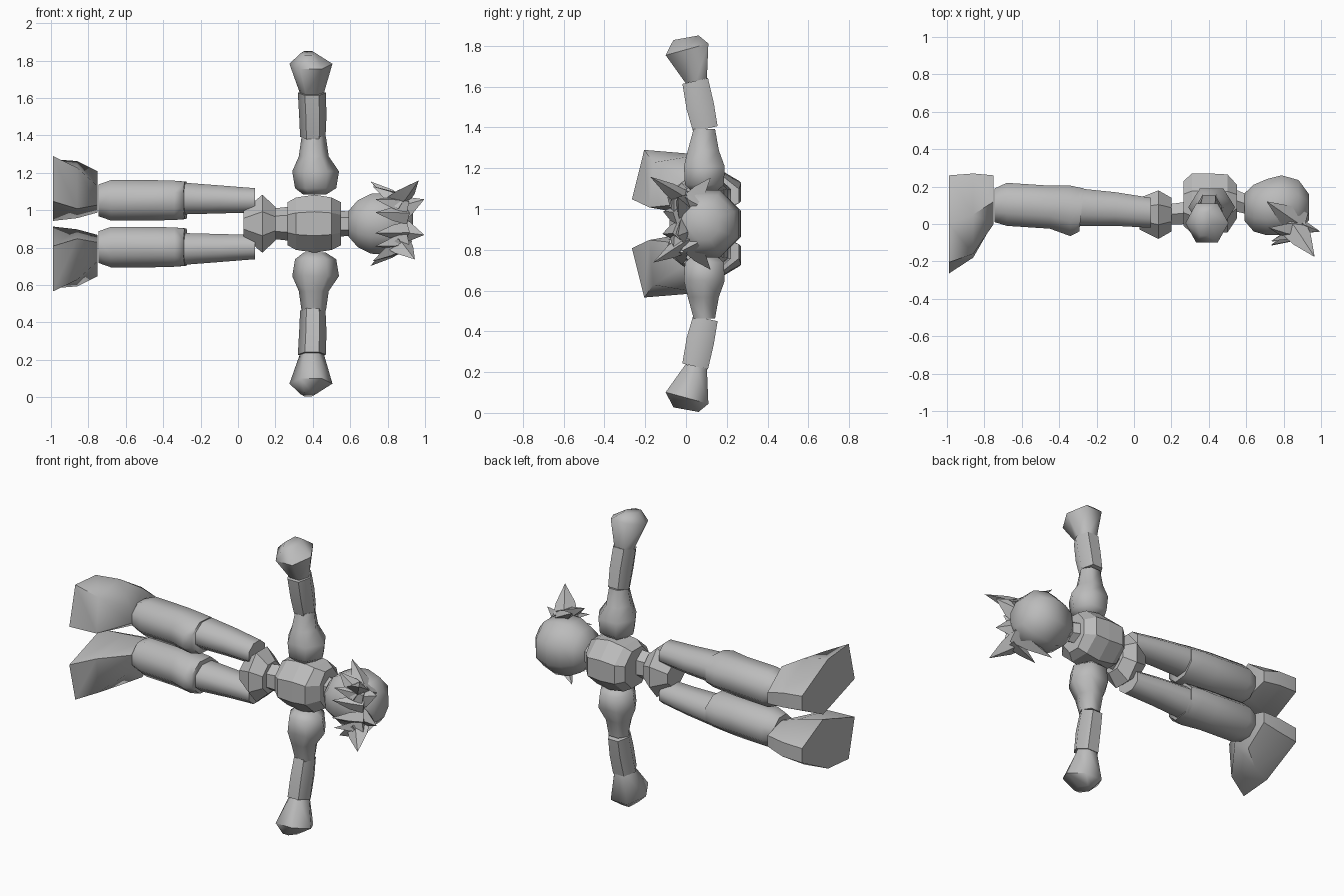
import bpy, bmesh, math
from mathutils import Vector

MID = 0.928  # height of the body's symmetry plane

if "Cube" in bpy.data.objects:
    bpy.data.objects.remove(bpy.data.objects["Cube"], do_unlink=True)

grey = bpy.data.materials.new("plain_grey")
grey.use_nodes = True
grey.diffuse_color = (0.5, 0.5, 0.5, 1)
grey.node_tree.nodes["Principled BSDF"].inputs["Base Color"].default_value = (0.5, 0.5, 0.5, 1)


def loft(name, rings, smooth=60, side=1):
    """Skin a row of point rings, cap both ends; side=-1 mirrors it."""
    bm = bmesh.new()
    rows = [[bm.verts.new((p[0], p[1], p[2] * side)) for p in r] for r in rings]
    n = len(rows[0])
    for a, b in zip(rows, rows[1:]):
        for i in range(n):
            j = (i + 1) % n
            bm.faces.new((a[i], a[j], b[j], b[i]))
    bm.faces.new(rows[0])
    bm.faces.new(rows[-1])
    bmesh.ops.recalc_face_normals(bm, faces=bm.faces)
    mesh = bpy.data.meshes.new(name)
    bm.to_mesh(mesh)
    bm.free()
    mesh.materials.append(grey)
    ob = bpy.data.objects.new(name, mesh)
    ob.location.z = MID
    bpy.context.collection.objects.link(ob)
    if smooth:
        bpy.ops.object.select_all(action='DESELECT')
        ob.select_set(True)
        bpy.context.view_layer.objects.active = ob
        bpy.ops.object.shade_smooth_by_angle(angle=math.radians(smooth))


def angles(n, turn):
    return [2 * math.pi * (i + turn) / n for i in range(n)]


def ring_x(x, y, z, hy, hz, n=8, turn=0.5, lean=0):
    """Ring across the body axis, filling the given half sizes."""
    k = 1 / math.cos(math.pi / n) if turn else 1
    return [(x + lean * hy * math.cos(a), y + hy * k * math.cos(a), z + hz * k * math.sin(a))
            for a in angles(n, turn)]


def ring_z(z, x, y, hx, hy, lean=0, n=6):
    """Ring across an arm."""
    return [(x + hx * math.cos(a), y + hy * 1.1 * math.sin(a), z + lean * hy * math.sin(a))
            for a in angles(n, 0)]


def spike(name, base, tip, width, thick):
    """Flat four-sided lock of hair running from base to tip."""
    base, tip = Vector(base), Vector(tip)
    d = (tip - base).normalized()
    out = (base - Vector((0.76, 0.1, 0))).normalized()
    u = d.cross(out).normalized()
    v = d.cross(u)
    rings = [[base + (tip - base) * t + (u * math.cos(a) * width + v * math.sin(a) * thick) * s
              for a in angles(4, 0)] for t, s in ((0, 1), (0.45, 0.75), (1, 0.01))]
    loft(name, rings, 30)


# Torso, flat faced
loft("chest", [ring_x(0.265, 0.11, 0, 0.12, 0.115), ring_x(0.31, 0.11, 0, 0.16, 0.14),
               ring_x(0.41, 0.11, 0, 0.16, 0.155), ring_x(0.5, 0.11, 0, 0.155, 0.14),
               ring_x(0.55, 0.12, 0, 0.09, 0.115)], 0)
loft("waist", [ring_x(0.18, 0.05, 0, 0.055, 0.07, 6), ring_x(0.29, 0.06, 0, 0.06, 0.08, 6)], 0)
loft("pelvis", [ring_x(0.03, 0.055, 0, 0.085, 0.07), ring_x(0.13, 0.05, 0, 0.13, 0.155),
                ring_x(0.2, 0.05, 0, 0.09, 0.09)], 0)
loft("neck", [ring_x(0.53, 0.13, 0, 0.06, 0.06, 6), ring_x(0.62, 0.1, 0, 0.05, 0.055, 6)], 0)

# Head
loft("head", [ring_x(0.592, 0.09, 0, 0.075, 0.07), ring_x(0.64, 0.085, 0, 0.125, 0.125),
              ring_x(0.71, 0.09, 0, 0.15, 0.16), ring_x(0.79, 0.1, 0, 0.16, 0.165),
              ring_x(0.88, 0.1, 0, 0.135, 0.14), ring_x(0.935, 0.09, 0, 0.07, 0.08)], 80)

# Hair: crown locks, brow locks and long side locks
for i, (x, y, z) in enumerate([(0.965, -0.175, 0.23), (0.945, -0.16, -0.19),
                               (0.995, -0.04, 0.13), (0.995, -0.04, -0.06)]):
    spike(f"crown_lock_{i + 1}", (0.84, 0.0, z * 0.5), (x, y, z), 0.075, 0.045)
for i, z in enumerate((-0.12, -0.05, 0.06, 0.13)):
    spike(f"brow_lock_{i + 1}", (0.9, -0.03, z * 0.75), (0.735, -0.13 + abs(z) * 0.3, z), 0.05, 0.04)
for s, side in ((1, "upper"), (-1, "lower")):
    spike(f"{side}_side_lock", (0.89, 0.0, s * 0.09), (0.71, 0.12, s * 0.225), 0.07, 0.05)
    spike(f"{side}_temple_lock", (0.88, -0.04, s * 0.11), (0.72, -0.02, s * 0.2), 0.06, 0.04)

# Limbs, built once and mirrored across the body
for s, side in ((1, "upper"), (-1, "lower")):
    loft(f"{side}_shoulder_arm", [
        ring_z(0.155, 0.41, 0.09, 0.06, 0.06), ring_z(0.19, 0.415, 0.09, 0.11, 0.1),
        ring_z(0.28, 0.415, 0.09, 0.125, 0.105), ring_z(0.36, 0.405, 0.085, 0.08, 0.08),
        ring_z(0.465, 0.405, 0.09, 0.065, 0.055)], 60, s)
    loft(f"{side}_forearm", [
        ring_z(0.465, 0.4, 0.095, 0.068, 0.063, 0.25), ring_z(0.575, 0.4, 0.07, 0.073, 0.07, 0.25),
        ring_z(0.7, 0.395, 0.045, 0.075, 0.066, 0.25)], 60, s)
    loft(f"{side}_hand", [
        ring_z(0.7, 0.395, 0.05, 0.065, 0.055, 0.2), ring_z(0.855, 0.39, 0.005, 0.115, 0.11, 0.3),
        ring_z(0.912, 0.375, 0.0, 0.04, 0.065, 0.2)], 60, s)
    loft(f"{side}_thigh", [
        ring_x(0.09, 0.06, 0.125, 0.08, 0.065, 8, 0.5), ring_x(-0.1, 0.08, 0.13, 0.09, 0.075),
        ring_x(-0.295, 0.09, 0.135, 0.1, 0.085)], 60, s)
    loft(f"{side}_shin", [
        ring_x(-0.28, 0.075, 0.125, 0.115, 0.1, lean=0.12), ring_x(-0.34, 0.07, 0.125, 0.135, 0.105),
        ring_x(-0.45, 0.09, 0.125, 0.115, 0.108), ring_x(-0.68, 0.105, 0.125, 0.115, 0.108),
        ring_x(-0.745, 0.1, 0.125, 0.09, 0.085)], 60, s)
    # Foot: ankle, instep and sole outlines as (y, z) points, toes forward
    ankle = [(0.26, 0.17), (0.26, 0.1), (0.12, 0.06), (0.01, 0.1), (0.0, 0.2), (0.12, 0.28)]
    instep = [(0.27, 0.2), (0.27, 0.11), (0.1, 0.03), (-0.18, 0.08), (-0.16, 0.3), (0.05, 0.335)]
    sole = [(0.26, 0.21), (0.26, 0.12), (0.05, 0.015), (-0.265, 0.12), (-0.205, 0.362), (0.0, 0.345)]
    loft(f"{side}_foot", [[(x, y, z) for y, z in pts] for x, pts in
                          ((-0.75, ankle), (-0.86, instep), (-0.99, sole))], 50, s)
